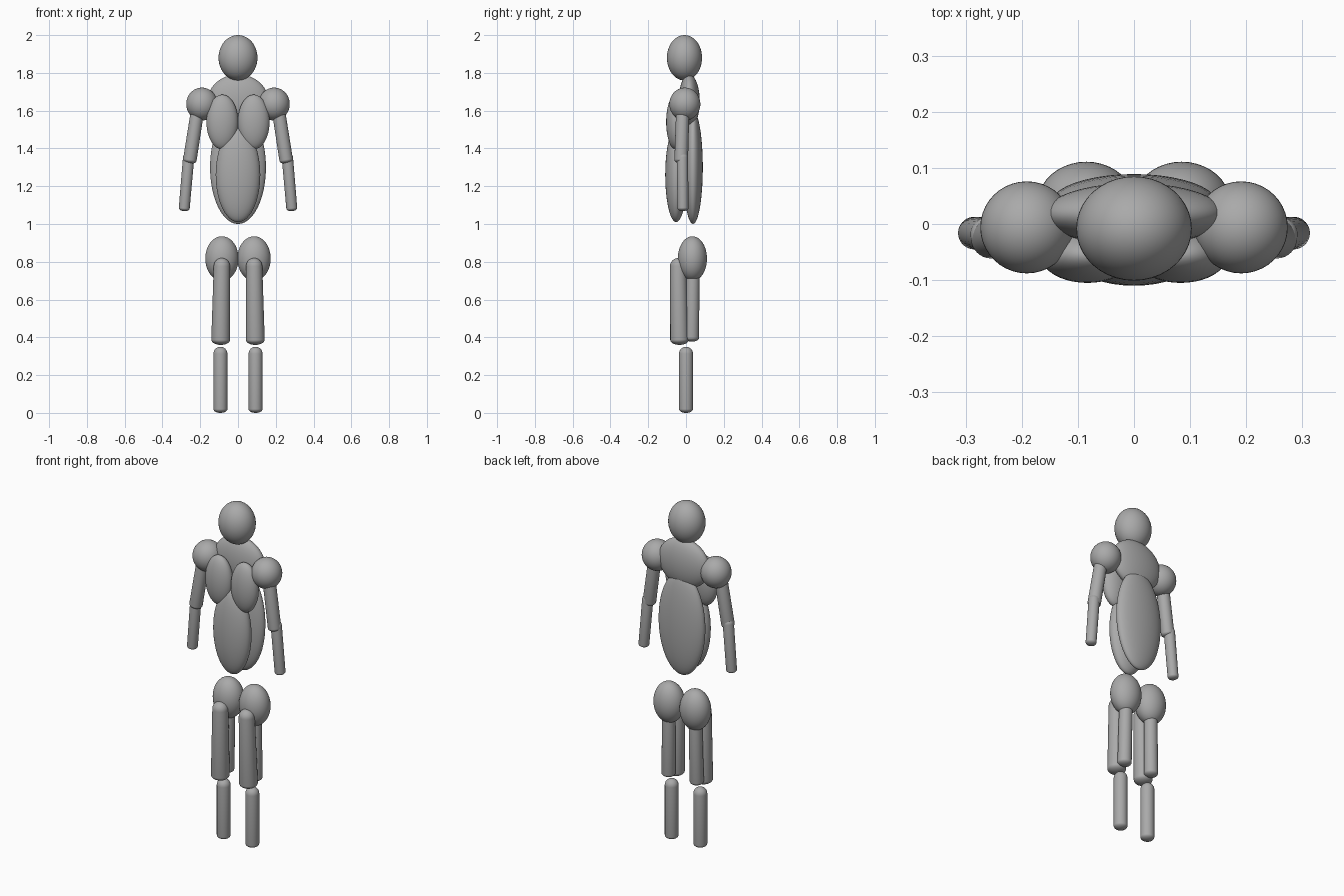
import bpy
import bmesh
from math import sin, cos, pi, radians
from mathutils import Vector, Matrix

cube = bpy.data.objects.get("Cube")
if cube:
    bpy.data.objects.remove(cube, do_unlink=True)

grey = bpy.data.materials.new("plain grey")
grey.use_nodes = True
grey.diffuse_color = (0.4, 0.4, 0.4, 1)
grey.node_tree.nodes["Principled BSDF"].inputs["Base Color"].default_value = (0.4, 0.4, 0.4, 1)


def finish(name, bm):
    """Turn a bmesh into a smooth grey object."""
    bmesh.ops.recalc_face_normals(bm, faces=bm.faces)
    mesh = bpy.data.meshes.new(name)
    bm.to_mesh(mesh)
    bm.free()
    mesh.materials.append(grey)
    obj = bpy.data.objects.new(name, mesh)
    bpy.context.collection.objects.link(obj)
    bpy.ops.object.select_all(action='DESELECT')
    obj.select_set(True)
    bpy.context.view_layer.objects.active = obj
    bpy.ops.object.shade_smooth_by_angle(angle=radians(40))


def ellipsoid(name, centre, radii):
    bm = bmesh.new()
    bmesh.ops.create_uvsphere(
        bm, u_segments=40, v_segments=24, radius=1,
        matrix=Matrix.Translation(centre) @ Matrix.Diagonal((*radii, 1)))
    finish(name, bm)


def limb(name, top, bottom, r_top, r_bottom):
    """Tapered capsule between two tips, with a flatter dome at the lower end."""
    top, bottom = Vector(top), Vector(bottom)
    axis = top - bottom
    dome = r_bottom * 0.55
    steps = [i / 8 * pi / 2 for i in range(9)]
    profile = [(r_bottom * sin(a), dome * (1 - cos(a))) for a in steps]
    profile += [(r_top * cos(a), axis.length - r_top * (1 - sin(a))) for a in steps]
    bm = bmesh.new()
    verts = [bm.verts.new((r, 0, z)) for r, z in profile]
    edges = [bm.edges.new(pair) for pair in zip(verts, verts[1:])]
    bmesh.ops.spin(bm, geom=verts + edges, cent=(0, 0, 0), axis=(0, 0, 1),
                   angle=2 * pi, steps=32)
    bmesh.ops.remove_doubles(bm, verts=bm.verts, dist=0.0001)
    turn = axis.to_track_quat('Z', 'Y').to_matrix().to_4x4()
    bm.transform(Matrix.Translation(bottom) @ turn)
    finish(name, bm)


# Head and torso
ellipsoid("head", (0, -0.008, 1.88), (0.103, 0.093, 0.12))
ellipsoid("upper_back", (0, 0.017, 1.65), (0.161, 0.056, 0.142))
ellipsoid("lower_back", (0, 0.037, 1.3), (0.148, 0.052, 0.3))
ellipsoid("abdomen", (0, -0.052, 1.26), (0.118, 0.058, 0.25))

# Paired parts
for side, s in (("left", 1), ("right", -1)):
    ellipsoid(side + "_chest", (s * 0.083, -0.055, 1.54), (0.084, 0.05, 0.145))
    ellipsoid(side + "_shoulder", (s * 0.191, -0.006, 1.635), (0.083, 0.082, 0.087))
    ellipsoid(side + "_buttock", (s * 0.085, 0.034, 0.817), (0.088, 0.077, 0.118))

    # Arms
    limb(side + "_upper_arm", (s * 0.208, -0.016, 1.64), (s * 0.258, -0.026, 1.32),
         0.035, 0.036)
    limb(side + "_forearm", (s * 0.259, -0.019, 1.38), (s * 0.286, -0.016, 1.068),
         0.03, 0.029)

    # Legs
    limb(side + "_front_thigh", (s * 0.085, -0.042, 0.82), (s * 0.092, -0.033, 0.36),
         0.043, 0.05)
    limb(side + "_back_thigh", (s * 0.085, 0.036, 0.8), (s * 0.092, 0.031, 0.377),
         0.036, 0.038)
    limb(side + "_shin", (s * 0.093, 0, 0.35), (s * 0.093, 0, 0), 0.037, 0.037)
